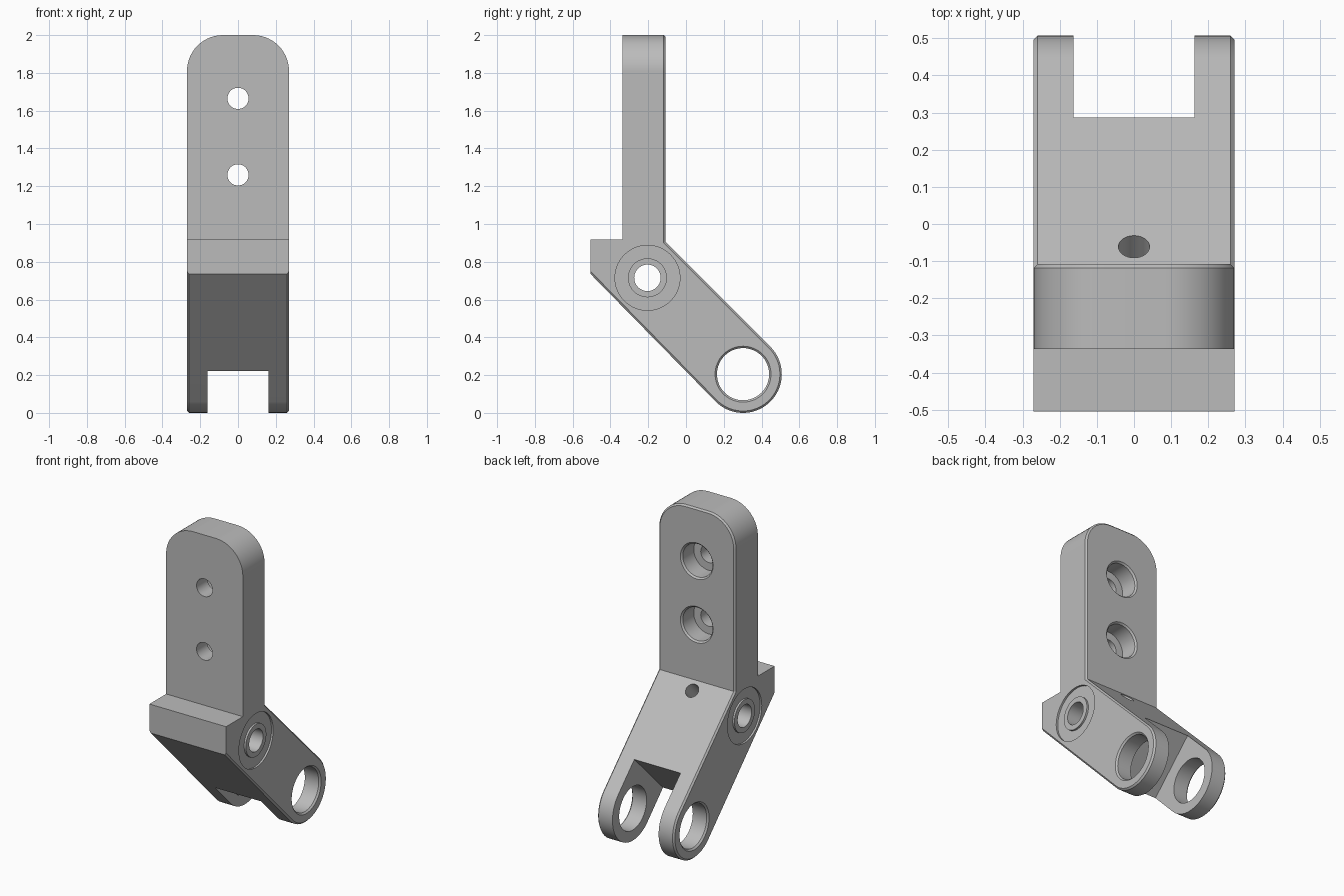
import bpy, bmesh
from math import pi, cos, sin, radians
from mathutils import Matrix, Vector

if "Cube" in bpy.data.objects:
    bpy.data.objects.remove(bpy.data.objects["Cube"])

HALF = 0.27                                   # half width of the bracket
FRONT, BACK = -0.337, -0.108                  # faces of the upright plate
EYE, EYE_R = Vector((0, 0.302, 0.205)), 0.205
PIVOT = Vector((0, -0.204, 0.715))

steel = bpy.data.materials.new("grey steel")
steel.use_nodes = True
steel.diffuse_color = (0.5, 0.5, 0.5, 1)
steel.node_tree.nodes["Principled BSDF"].inputs["Base Color"].default_value = (0.5, 0.5, 0.5, 1)


def make_object(name, bm):
    bmesh.ops.recalc_face_normals(bm, faces=bm.faces[:])
    mesh = bpy.data.meshes.new(name)
    bm.to_mesh(mesh)
    bm.free()
    mesh.materials.append(steel)
    obj = bpy.data.objects.new(name, mesh)
    bpy.context.collection.objects.link(obj)
    return obj


def lathe(name, profile, place, closed=False):
    """Revolve (radius, height) points around local z, then place the result."""
    bm = bmesh.new()
    verts = [bm.verts.new((r, 0, h)) for r, h in profile]
    edges = [bm.edges.new(pair) for pair in zip(verts, verts[1:])]
    if closed:
        edges.append(bm.edges.new((verts[-1], verts[0])))
    bmesh.ops.spin(bm, geom=verts + edges, cent=(0, 0, 0), axis=(0, 0, 1),
                   angle=2 * pi, steps=64, use_merge=True)
    bmesh.ops.remove_doubles(bm, verts=bm.verts[:], dist=1e-5)
    bm.transform(place)
    return make_object(name, bm)


# Body: one side profile (y, z) extruded across the width
arc = [(EYE.y + EYE_R * cos(radians(a)), EYE.z + EYE_R * sin(radians(a)))
       for a in range(45, -136, -5)]
profile = [(-0.505, 0.735), (-0.505, 0.917), (FRONT, 0.917),
           (FRONT, 2), (BACK, 2), (BACK, 0.905)] + arc
bm = bmesh.new()
side = bm.faces.new([bm.verts.new((-HALF, y, z)) for y, z in profile])
moved = bmesh.ops.extrude_face_region(bm, geom=[side])["geom"]
bmesh.ops.translate(bm, vec=(2 * HALF, 0, 0),
                    verts=[v for v in moved if isinstance(v, bmesh.types.BMVert)])

# Rounded top corners of the plate
corners = [e for e in bm.edges
           if all(v.co.z > 1.99 for v in e.verts) and abs(e.verts[0].co.x - e.verts[1].co.x) < 0.01]
bmesh.ops.bevel(bm, geom=corners, offset=0.19, segments=14, profile=0.5, affect='EDGES')

# Fine chamfer around the plate back and the arm outline
rim = [e for e in bm.edges
       if all(v.co.y > BACK - 0.01 or v.co.z < 0.74 for v in e.verts)
       and abs(e.verts[0].co.x - e.verts[1].co.x) < 0.5]
bmesh.ops.bevel(bm, geom=rim, offset=0.01, segments=1, affect='EDGES')
body = make_object("bracket_body", bm)

cutters = []
across = Matrix.Rotation(pi / 2, 4, 'Y')
for_back = Matrix.Rotation(-pi / 2, 4, 'X')

# Fork slot, square to the sloping arm
bm = bmesh.new()
bmesh.ops.create_cube(bm, size=1)
bm.transform(Matrix.Translation(EYE) @ Matrix.Rotation(-pi / 4, 4, 'X')
             @ Matrix.Translation((0, 0.174, 0)) @ Matrix.Diagonal((0.325, 0.8, 0.8, 1)))
cutters.append(make_object("fork_slot", bm))

# Eye hole with chamfered mouths
r, c = 0.138, 0.01
cutters.append(lathe("eye_hole", [(0, -0.3), (r + c, -0.3), (r + c, -HALF), (r, c - HALF),
                                  (r, HALF - c), (r + c, HALF), (r + c, 0.3), (0, 0.3)],
                     Matrix.Translation(EYE) @ across))

# Pivot bore and a shallow ring recess on each side
cutters.append(lathe("pivot_bore", [(0, -0.3), (0.07, -0.3), (0.07, 0.3), (0, 0.3)],
                     Matrix.Translation(PIVOT) @ across))
for sign in (-1, 1):
    low, high = sign * (HALF - 0.012), sign * 0.3
    cutters.append(lathe("pivot_recess", [(0.103, low), (0.172, low), (0.172, high), (0.103, high)],
                         Matrix.Translation(PIVOT) @ across, closed=True))

# Oil hole from the sloping top into the bore
cutters.append(lathe("oil_hole", [(0, 0), (0.042, 0), (0.042, 0.4), (0, 0.4)],
                     Matrix.Translation(PIVOT) @ Matrix.Rotation(-pi / 4, 4, 'X')))

# Counterbored screw holes through the plate
depth = BACK - FRONT
for z in (1.665, 1.26):
    cutters.append(lathe("screw_hole",
                         [(0, -0.1), (0.056, -0.1), (0.056, depth - 0.12), (0.105, depth - 0.12),
                          (0.105, depth - 0.01), (0.115, depth), (0.115, depth + 0.1), (0, depth + 0.1)],
                         Matrix.Translation((0, FRONT, z)) @ for_back))

# Apply the cuts and remove the cutters
bpy.ops.object.select_all(action='DESELECT')
bpy.context.view_layer.objects.active = body
body.select_set(True)
for cutter in cutters:
    cutter.hide_render = True
    cut = body.modifiers.new("cut", 'BOOLEAN')
    cut.operation, cut.solver, cut.object = 'DIFFERENCE', 'EXACT', cutter
    bpy.ops.object.modifier_apply(modifier=cut.name)
    bpy.data.objects.remove(cutter)

# Smooth rounds, crisp edges
bpy.ops.object.shade_smooth_by_angle(angle=radians(25))
weighted = body.modifiers.new("weighted normals", 'WEIGHTED_NORMAL')
weighted.keep_sharp = True
